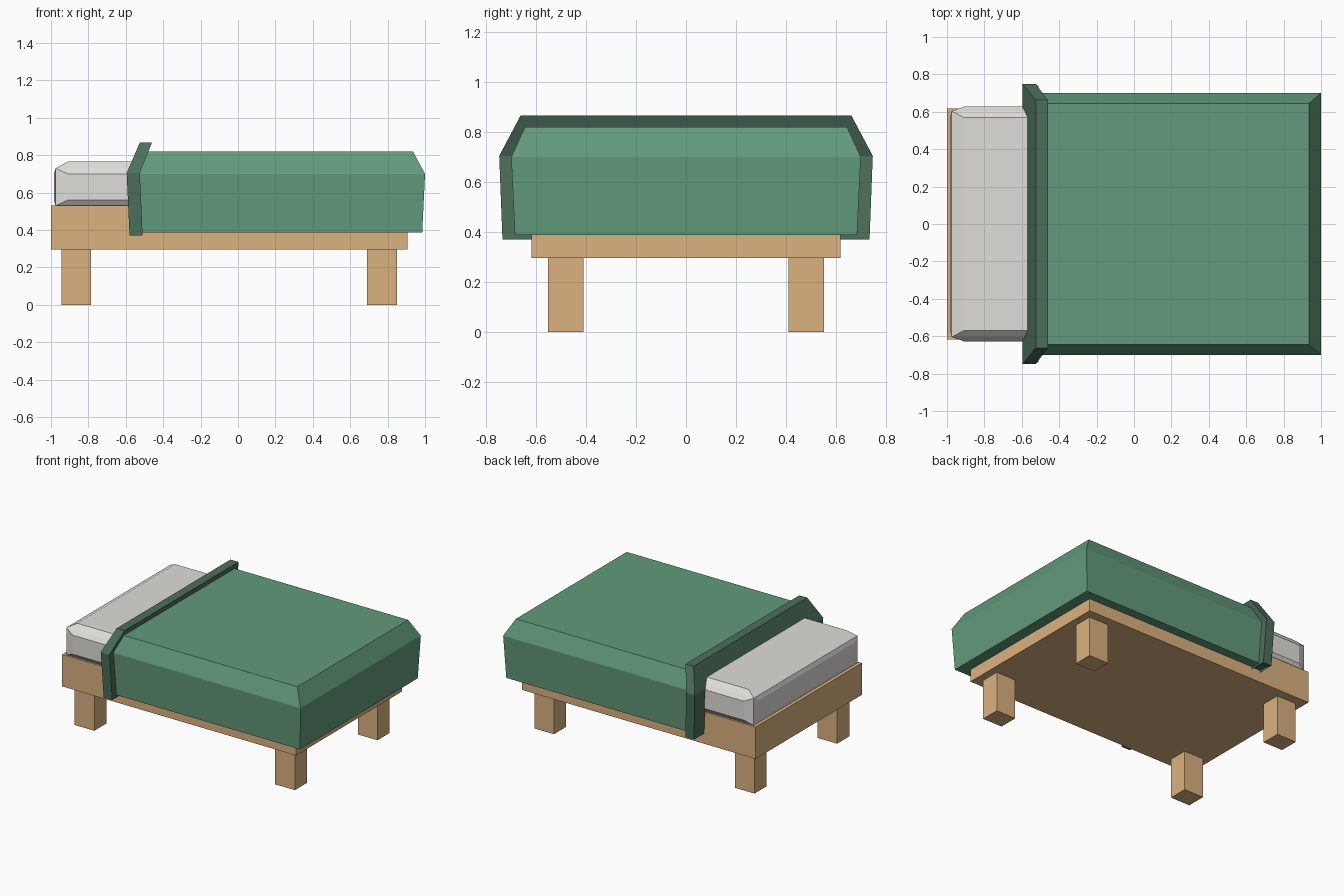
import bpy, bmesh

if "Cube" in bpy.data.objects:
    bpy.data.objects.remove(bpy.data.objects["Cube"])


def srgb(r, g, b):
    lin = lambda c: c / 12.92 if c <= 0.04045 else ((c + 0.055) / 1.055) ** 2.4
    return (lin(r), lin(g), lin(b), 1.0)


def material(name, rgb):
    m = bpy.data.materials.new(name)
    m.diffuse_color = srgb(*rgb)
    m.use_nodes = True
    m.node_tree.nodes["Principled BSDF"].inputs["Base Color"].default_value = m.diffuse_color
    return m


wood = material("light wood", (0.86, 0.695, 0.50))
cloth = material("pillow white", (0.88, 0.87, 0.855))
green = material("blanket green", (0.385, 0.605, 0.485))
dark_green = material("dark green trim", (0.30, 0.435, 0.36))


def finish(name, bm, mat):
    bmesh.ops.recalc_face_normals(bm, faces=bm.faces)
    me = bpy.data.meshes.new(name)
    bm.to_mesh(me)
    bm.free()
    me.materials.append(mat)
    ob = bpy.data.objects.new(name, me)
    bpy.context.collection.objects.link(ob)
    return ob


def stack(name, mat, layers):
    """Solid through rectangular layers (x0, x1, y0, y1, z)."""
    bm = bmesh.new()
    rings = [[bm.verts.new(p) for p in ((x0, y0, z), (x1, y0, z), (x1, y1, z), (x0, y1, z))]
             for x0, x1, y0, y1, z in layers]
    for a, b in zip(rings, rings[1:]):
        for i in range(4):
            j = (i + 1) % 4
            bm.faces.new((a[i], a[j], b[j], b[i]))
    bm.faces.new(rings[0][::-1])
    bm.faces.new(rings[-1])
    return finish(name, bm, mat)


def box(name, mat, x0, x1, y0, y1, z0, z1):
    return stack(name, mat, [(x0, x1, y0, y1, z0), (x0, x1, y0, y1, z1)])


# Wooden frame and four legs
box("bed_frame", wood, -1.0, 0.905, -0.618, 0.618, 0.295, 0.53)
for end, x0, x1 in (("head", -0.945, -0.785), ("foot", 0.69, 0.85)):
    for side, y0 in (("front", -0.552), ("back", 0.41)):
        box(f"{end}_{side}_leg", wood, x0, x1, y0, y0 + 0.142, 0.0, 0.295)

# Pillow: hull of three inset face rectangles and a softened corner per octant
bm = bmesh.new()
cx, cz, hx = -0.6, 0.63, 0.385
for sx in (-1, 1):
    for sy in (-1, 1):
        for sz in (-1, 1):
            for x, y, z in ((hx, 0.56, 0.07), (hx - 0.075, 0.627, 0.07),
                            (hx - 0.075, 0.57, 0.135), (hx - 0.01, 0.604, 0.1)):
                bm.verts.new((cx + sx * x, sy * y, cz + sz * z))
bmesh.ops.convex_hull(bm, input=bm.verts)
bmesh.ops.dissolve_limit(bm, angle_limit=0.01, verts=bm.verts, edges=bm.edges)
finish("pillow", bm, cloth)

# Blanket with sloped upper edges
stack("blanket", green, [
    (-0.54, 0.985, -0.685, 0.685, 0.387),
    (-0.55, 1.0, -0.70, 0.70, 0.70),
    (-0.49, 0.935, -0.645, 0.645, 0.82)])

# Leaning folded trim at the head end of the blanket
stack("blanket_fold", dark_green, [
    (-0.58, -0.51, -0.685, 0.685, 0.385),
    (-0.58, -0.51, -0.735, 0.735, 0.37),
    (-0.595, -0.525, -0.748, 0.748, 0.705),
    (-0.525, -0.46, -0.662, 0.662, 0.867)])
